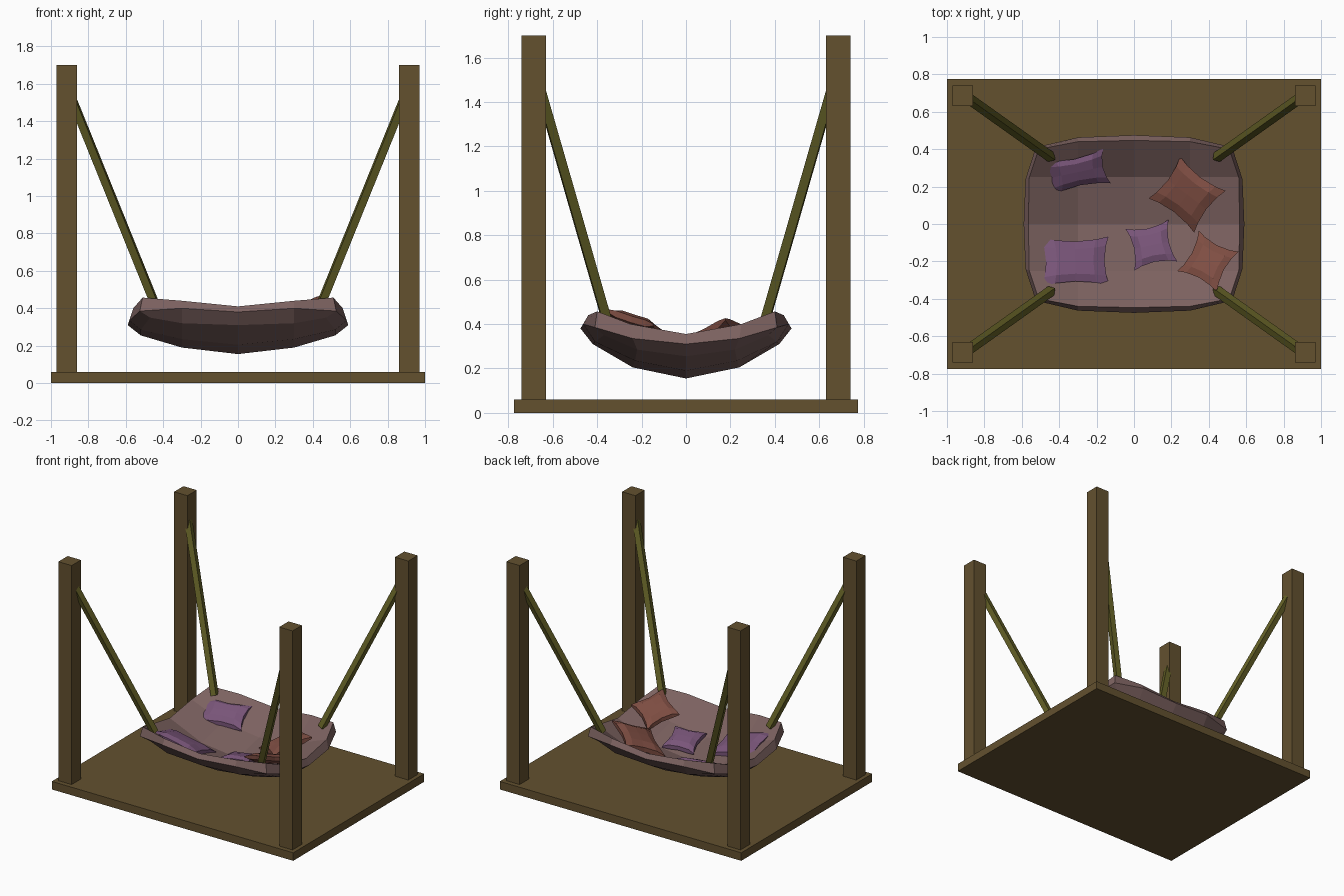
import bpy, bmesh
from math import radians, cos, sin
from mathutils import Vector

if "Cube" in bpy.data.objects:
    bpy.data.objects.remove(bpy.data.objects["Cube"])


def material(name, rgb):
    m = bpy.data.materials.new(name)
    m.diffuse_color = (*rgb, 1)
    m.use_nodes = True
    m.node_tree.nodes["Principled BSDF"].inputs["Base Color"].default_value = m.diffuse_color
    return m


WOOD = material("wood", (0.125, 0.082, 0.028))
ROPE = material("rope", (0.13, 0.12, 0.02))
CLOTH = material("bed_cloth", (0.2, 0.12, 0.115))
PURPLE = material("purple_cloth", (0.19, 0.09, 0.19))
RED = material("red_cloth", (0.21, 0.075, 0.055))


def finish(name, bm, mat):
    bmesh.ops.recalc_face_normals(bm, faces=bm.faces)
    me = bpy.data.meshes.new(name)
    bm.to_mesh(me)
    bm.free()
    me.materials.append(mat)
    ob = bpy.data.objects.new(name, me)
    bpy.context.collection.objects.link(ob)
    return ob


def box(name, center, size, mat):
    bm = bmesh.new()
    bmesh.ops.create_cube(bm, size=1)
    for v in bm.verts:
        v.co = Vector(center) + Vector(a * b for a, b in zip(v.co, size))
    return finish(name, bm, mat)


def rod(name, a, b, radius, mat):
    a, b = Vector(a), Vector(b)
    bm = bmesh.new()
    bmesh.ops.create_cone(bm, cap_ends=True, segments=4, radius1=radius,
                          radius2=radius, depth=(b - a).length)
    q = (b - a).to_track_quat('Z', 'Y')
    for v in bm.verts:
        v.co = q @ v.co + (a + b) / 2
    return finish(name, bm, mat)


def shell(bm, top, mid, bottom):
    """Close two n x n vertex grids with a bulging ring between their rims."""
    n = len(top)
    ring = ([(0, j) for j in range(n)] + [(i, n - 1) for i in range(1, n)]
            + [(n - 1, j) for j in range(n - 2, -1, -1)]
            + [(i, 0) for i in range(n - 2, 0, -1)])
    for g in (top, bottom):
        for i in range(n - 1):
            for j in range(n - 1):
                bm.faces.new((g[i][j], g[i + 1][j], g[i + 1][j + 1], g[i][j + 1]))
    layers = [[g[i][j] for i, j in ring] for g in (top, bottom)]
    if mid:
        layers.insert(1, [mid[ij] for ij in ring])
    for a, b in zip(layers, layers[1:]):
        for k in range(len(ring)):
            l = (k + 1) % len(ring)
            bm.faces.new((a[k], a[l], b[l], b[k]))


# platform, posts and ropes
box("platform", (0, 0, 0.03), (2, 1.55, 0.06), WOOD)
for sx in (-1, 1):
    for sy in (-1, 1):
        tag = ("left" if sx < 0 else "right") + ("_front" if sy < 0 else "_back")
        box("post_" + tag, (sx * 0.915, sy * 0.685, 0.875), (0.11, 0.11, 1.65), WOOD)
        rod("rope_" + tag, (sx * 0.443, sy * 0.357, 0.42),
            (sx * 0.88, sy * 0.668, 1.50), 0.029, ROPE)

# hanging bed: one quadrant [x step][y step], mirrored to all four
TOP = [[(0, 0, .205), (0, .25, .265), (0, .447, .41)],
       [(.3, 0, .24), (.3, .25, .30), (.3, .44, .44)],
       [(.565, 0, .355), (.56, .25, .40), (.51, .40, .457)]]
BOTTOM = [[(0, 0, .155), (0, .24, .205), (0, .42, .31)],
          [(.3, 0, .19), (.3, .23, .235), (.3, .41, .32)],
          [(.52, 0, .255), (.52, .22, .285), (.47, .37, .35)]]
MID = {(2, 0): (.59, 0, .31), (2, 1): (.58, .24, .335), (2, 2): (.525, .41, .385),
       (1, 2): (.3, .463, .40), (0, 2): (0, .475, .38)}


def mirrored(p, i, j):
    return (p[0] * (1 if i > 0 else -1), p[1] * (1 if j > 0 else -1), p[2])


bm = bmesh.new()
R = range(-2, 3)
top = [[bm.verts.new(mirrored(TOP[abs(i)][abs(j)], i, j)) for j in R] for i in R]
bottom = [[bm.verts.new(mirrored(BOTTOM[abs(i)][abs(j)], i, j)) for j in R] for i in R]
mid = {(i + 2, j + 2): bm.verts.new(mirrored(MID[abs(i), abs(j)], i, j))
       for i in R for j in R if max(abs(i), abs(j)) == 2}
shell(bm, top, mid, bottom)
finish("hanging_bed", bm, CLOTH)


# pillows: pinched corners, sides pulled in, raised middle, leaning with the bed
def pillow(name, center, size, angle, slope, thick, mat):
    bm = bmesh.new()
    c, s = cos(radians(angle)), sin(radians(angle))
    steps = (-1, -0.62, 0, 0.62, 1)

    def grid(side):
        rows = []
        for u in steps:
            row = []
            for v in steps:
                x = u * size[0] / 2 - u * (1 - v * v) * 0.024
                y = v * size[1] / 2 - v * (1 - u * u) * 0.024
                edge = max(abs(u), abs(v))
                corner = abs(u * v) == 1
                h = 0.12 if corner else 0.4 if edge == 1 else 0.9 if edge > 0 else 1
                dx, dy = c * x - s * y, s * x + c * y
                z = side * h * thick / 2 + slope[0] * dx + slope[1] * dy
                row.append(bm.verts.new((center[0] + dx, center[1] + dy, center[2] + z)))
            rows.append(row)
        return rows

    shell(bm, grid(1), None, grid(-1))
    finish(name, bm, mat)


pillow("purple_pillow_back", (-.303, .277, .345), (.325, .19), 12, (-.12, .5), .075, PURPLE)
pillow("purple_pillow_front", (-.314, -.2, .315), (.36, .26), 1, (-.2, -.3), .08, PURPLE)
pillow("purple_pillow_small", (.093, -.113, .27), (.235, .228), 12, (.1, -.22), .075, PURPLE)
pillow("red_pillow_back", (.284, .157, .335), (.305, .28), -37, (.4, .2), .085, RED)
pillow("red_pillow_front", (.395, -.2, .385), (.24, .245), -28, (.2, -.42), .075, RED)
